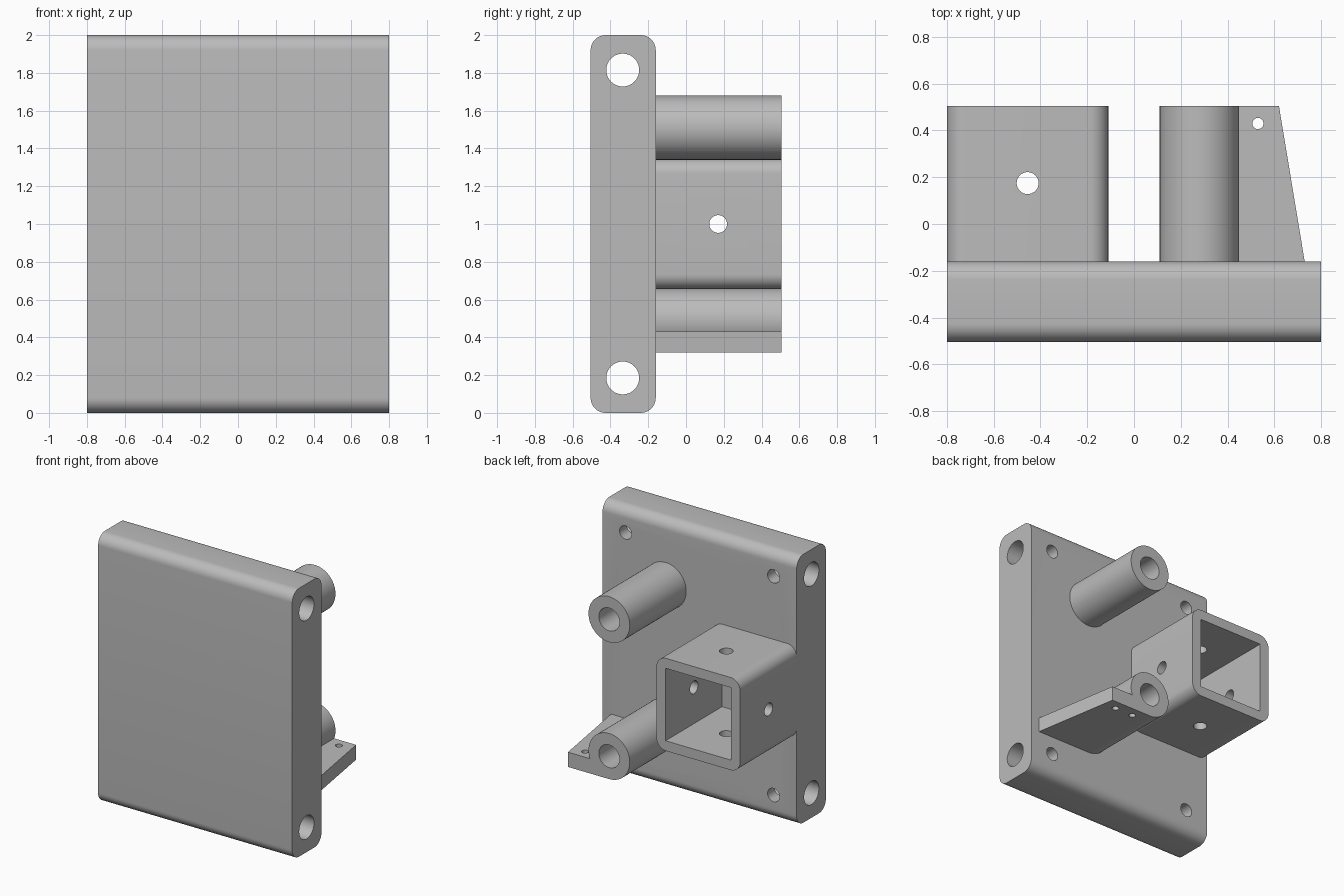
import bpy, bmesh, math

cube = bpy.data.objects.get("Cube")
if cube:
    bpy.data.objects.remove(cube, do_unlink=True)

grey = bpy.data.materials.new("plain grey")
grey.use_nodes = True
COLOUR = (0.5, 0.5, 0.5, 1)
grey.diffuse_color = COLOUR
grey.node_tree.nodes["Principled BSDF"].inputs["Base Color"].default_value = COLOUR

# For each extrusion axis: how profile (u, v) and depth w become x, y, z
PLACE = {
    "x": lambda u, v, w: (w, u, v),
    "y": lambda u, v, w: (u, w, v),
    "z": lambda u, v, w: (u, v, w),
}


def prism(name, outline, axis, start, end):
    """Extrude a closed 2D outline along an axis."""
    bm = bmesh.new()
    face = bm.faces.new([bm.verts.new(PLACE[axis](u, v, start)) for u, v in outline])
    ext = bmesh.ops.extrude_face_region(bm, geom=[face], use_keep_orig=True)
    offset = PLACE[axis](0, 0, end - start)
    verts = [g for g in ext["geom"] if isinstance(g, bmesh.types.BMVert)]
    bmesh.ops.translate(bm, verts=verts, vec=offset)
    bmesh.ops.recalc_face_normals(bm, faces=bm.faces)
    mesh = bpy.data.meshes.new(name)
    bm.to_mesh(mesh)
    bm.free()
    mesh.materials.append(grey)
    obj = bpy.data.objects.new(name, mesh)
    bpy.context.collection.objects.link(obj)
    return obj


def arc(u, v, r, a0, a1, steps):
    return [(u + r * math.cos(a0 + (a1 - a0) * i / steps),
             v + r * math.sin(a0 + (a1 - a0) * i / steps)) for i in range(steps + 1)]


def circle(u, v, r, steps=64):
    return arc(u, v, r, 0, math.tau, steps)[:-1]


def rounded_rect(u0, u1, v0, v1, r):
    q = math.pi / 2
    corners = [(u1 - r, v1 - r), (u0 + r, v1 - r), (u0 + r, v0 + r), (u1 - r, v0 + r)]
    return [p for i, (u, v) in enumerate(corners)
            for p in arc(u, v, r, i * q, (i + 1) * q, 10)]


def rect(u0, u1, v0, v1):
    return [(u0, v0), (u1, v0), (u1, v1), (u0, v1)]


def combine(obj, tools, operation="DIFFERENCE"):
    """Apply booleans and discard the tool objects."""
    bpy.ops.object.select_all(action="DESELECT")
    bpy.context.view_layer.objects.active = obj
    obj.select_set(True)
    for tool in tools:
        mod = obj.modifiers.new("boolean", "BOOLEAN")
        mod.operation = operation
        mod.solver = "EXACT"
        mod.object = tool
        bpy.ops.object.modifier_apply(modifier=mod.name)
        bpy.data.objects.remove(tool, do_unlink=True)


def finish(obj):
    bpy.ops.object.select_all(action="DESELECT")
    bpy.context.view_layer.objects.active = obj
    obj.select_set(True)
    bpy.ops.object.shade_smooth_by_angle(angle=math.radians(30))


BACK, END = -0.16, 0.505      # plate rear surface and end of the rear fittings
HOLE_Z = (0.185, 1.815)

# Mounting plate with two cross bores and four rear screw holes
plate = prism("mounting_plate", rounded_rect(-0.505, BACK, 0, 2, 0.08), "x", -0.8, 0.8)
combine(plate, [prism("cross_bore", circle(-0.335, z, 0.087), "x", -0.9, 0.9)
                for z in HOLE_Z])
combine(plate, [prism("screw_hole", circle(x, z, 0.05, 32), "y", -0.335, 0)
                for x in (-0.61, 0.61) for z in HOLE_Z])
finish(plate)

# Square socket tube with pin holes through all four walls
tube = prism("socket_tube", rounded_rect(-0.8, -0.11, 0.655, 1.345, 0.08), "y", BACK, END)
combine(tube, [
    prism("tube_cavity", rect(-0.725, -0.185, 0.73, 1.27), "y", -0.3, 0.7),
    prism("vertical_pin_hole", circle(-0.455, 0.175, 0.047, 32), "z", 0.5, 1.5),
    prism("cross_pin_hole", circle(0.17, 1.0, 0.047, 32), "x", -0.9, 0),
])
finish(tube)

# Hollow posts; the lower one carries a tapered side bracket
for name, z in (("upper_post", 1.51), ("lower_post", 0.49)):
    post = prism(name, circle(0.28, z, 0.17), "y", BACK, END)
    if name == "lower_post":
        wing = [(0.28, BACK), (0.73, BACK), (0.62, END), (0.28, END)]
        combine(post, [prism("bracket", wing, "z", 0.32, 0.43)], "UNION")
        combine(post, [prism("bracket_hole", circle(x, 0.43, 0.024, 24), "z", 0.2, top)
                       for x, top in ((0.53, 0.6), (0.377, 0.43))])
    combine(post, [prism("post_bore", circle(0.28, z, 0.085), "y", -0.3, 0.7)])
    finish(post)
